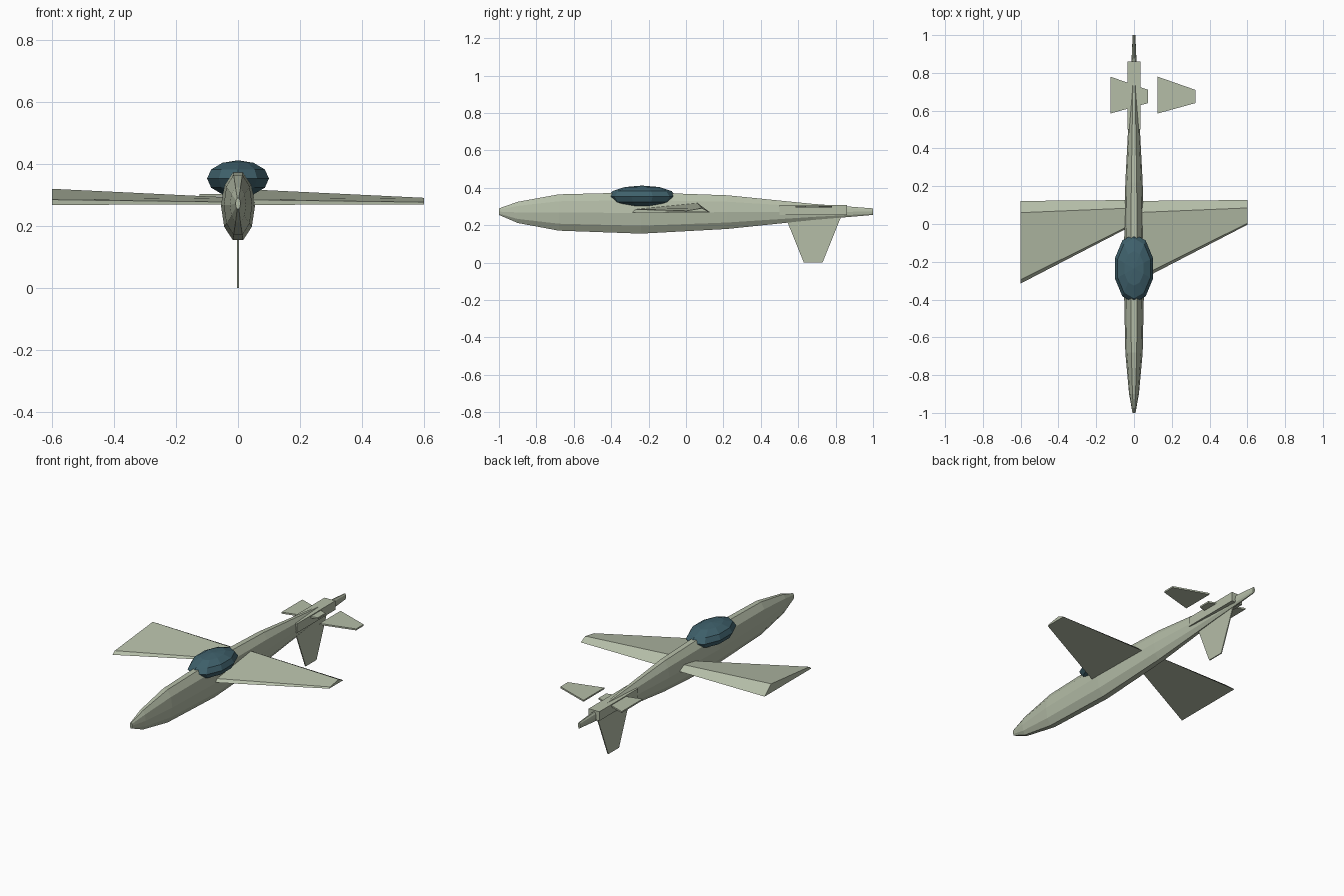
import bpy, bmesh, math

if "Cube" in bpy.data.objects:
    bpy.data.objects.remove(bpy.data.objects["Cube"])


def material(name, rgb):
    m = bpy.data.materials.new(name)
    m.diffuse_color = (*rgb, 1)
    m.use_nodes = True
    m.node_tree.nodes["Principled BSDF"].inputs["Base Color"].default_value = m.diffuse_color
    return m


GREEN = material("olive_paint", (0.46, 0.51, 0.39))
GLASS = material("canopy_glass", (0.05, 0.12, 0.15))


def finish(name, bm, mat):
    bmesh.ops.recalc_face_normals(bm, faces=bm.faces)
    me = bpy.data.meshes.new(name)
    bm.to_mesh(me)
    bm.free()
    me.materials.append(mat)
    ob = bpy.data.objects.new(name, me)
    bpy.context.collection.objects.link(ob)
    return ob


def loft(name, rings, mat):
    """Skin closed rings of equal length and cap both ends."""
    bm = bmesh.new()
    vs = [[bm.verts.new(p) for p in r] for r in rings]
    n = len(rings[0])
    for a, b in zip(vs, vs[1:]):
        for i in range(n):
            j = (i + 1) % n
            bm.faces.new((a[i], a[j], b[j], b[i]))
    bm.faces.new(vs[0])
    bm.faces.new(vs[-1])
    return finish(name, bm, mat)


# Fuselage: ten-sided stations (y, half width, bottom z, top z)
stations = [(-1, .008, .255, .29), (-.9, .026, .212, .325), (-.68, .046, .171, .365),
            (-.24, .055, .155, .376), (.22, .046, .180, .36),
            (.68, .022, .228, .314), (1, .007, .255, .29)]
rings = []
for y, w, lo, hi in stations:
    zc, h = (lo + hi) / 2, (hi - lo) / 2 / math.sin(math.radians(72))
    rings.append([(w * math.cos(math.tau * k / 10), y, zc + h * math.sin(math.tau * k / 10))
                  for k in range(10)])
loft("fuselage", rings, GREEN)

# Canopy: faceted flattened dome
bm = bmesh.new()
bmesh.ops.create_uvsphere(bm, u_segments=10, v_segments=6, radius=1)
bmesh.ops.scale(bm, vec=(.105, .183, .059), verts=bm.verts)
bmesh.ops.translate(bm, vec=(0, -.235, .353), verts=bm.verts)
finish("canopy", bm, GLASS)

# Wings: the same tapered wedge repeated side by side, both tapering towards +x
wide = [(-.315, .268), (-.295, .285), (.06, .32), (.122, .268)]
narrow = [(-.004, .27), (.004, .277), (.085, .291), (.127, .27)]
for name, x in (("left_wing", -.6), ("right_wing", 0)):
    loft(name, [[(x, y, z) for y, z in wide], [(x + .6, y, z) for y, z in narrow]], GREEN)

# Tailplanes: thin trapezoids, also repeated rather than mirrored
for name, x in (("left_tailplane", -.125), ("right_tailplane", .125)):
    loft(name, [[(px, y, z) for y, z in ((y0, .295), (y0, .304), (y1, .304), (y1, .295))]
                for px, y0, y1 in ((x, .585, .78), (x + .2, .64, .71))], GREEN)

# Lower fin
loft("lower_fin", [[(-.003, y0, z), (.003, y0, z), (.003, y1, z), (-.003, y1, z)]
                   for z, y0, y1 in ((0, .63, .73), (.26, .525, .835))], GREEN)

# Tail housing box
loft("tail_housing", [[(-.035, y, .255), (.035, y, .255), (.035, y, .309), (-.035, y, .309)]
                      for y in (.5, .86)], GREEN)
